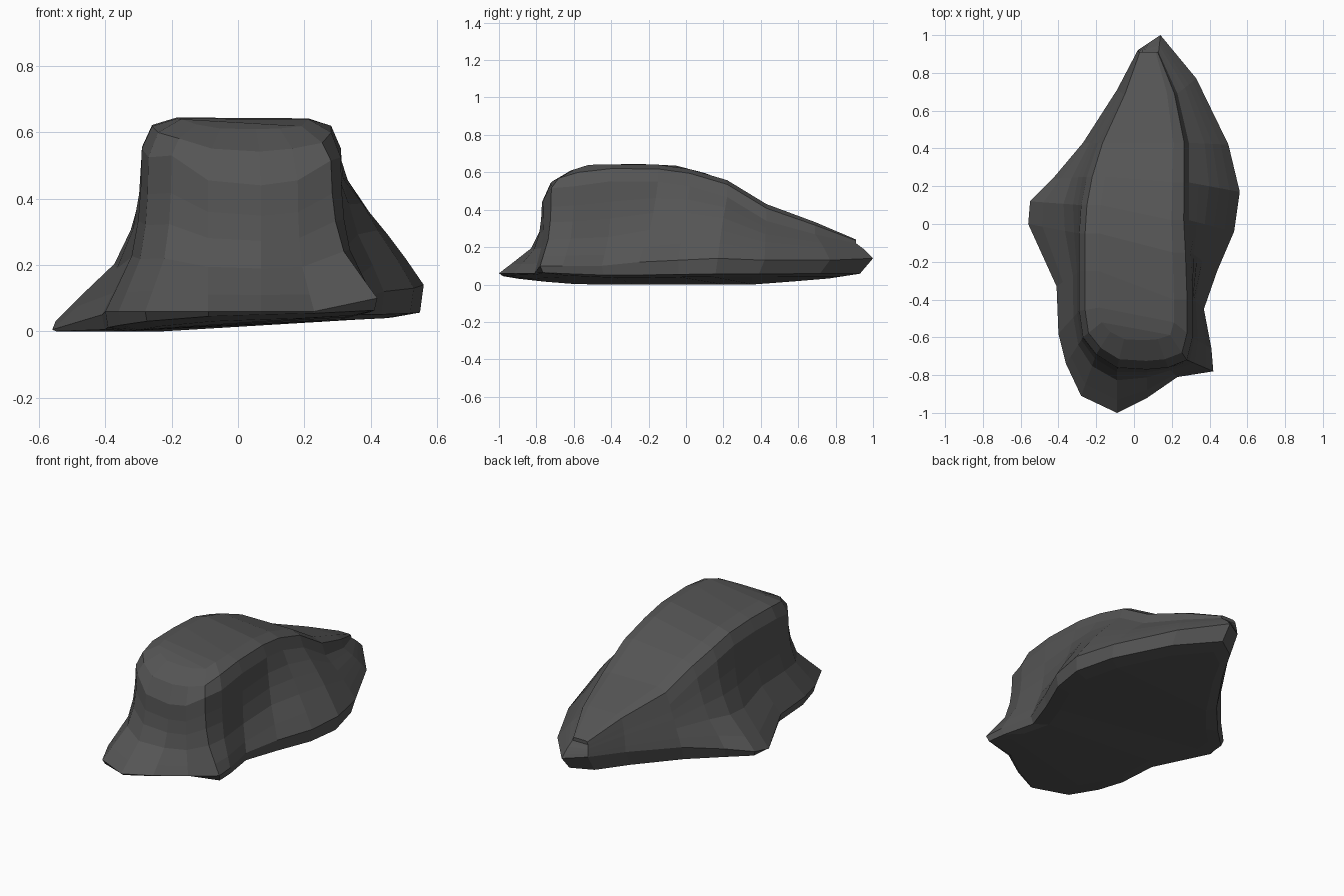
import bpy, bmesh

# Crest height along the length (y, z)
CREST = [(-0.80, 0.44), (-0.72, 0.56), (-0.63, 0.605), (-0.52, 0.64), (-0.23, 0.645),
         (-0.05, 0.635), (0.2, 0.57), (0.43, 0.43), (0.7, 0.33), (0.91, 0.24), (1.0, 0.14)]

# Wall curves from shoulder to rim: (outward share, height share)
HOLLOW = [(0, 1), (0.03, 0.76), (0.1, 0.56), (0.28, 0.34), (0.72, 0.13), (1, 0)]
STRAIGHT = [(0, 1), (0.2, 0.83), (0.4, 0.66), (0.6, 0.46), (0.8, 0.24), (1, 0)]

# Vertical facet columns: shoulder x, y and rim x, y, z
LEFT = [(0.025, 0.91, 0.02, 0.92, 0.15), (-0.06, 0.69, -0.09, 0.71, 0.13),
        (-0.19, 0.43, -0.27, 0.43, 0.10), (-0.25, 0.25, -0.43, 0.24, 0.06),
        (-0.28, 0.10, -0.55, 0.12, 0.03), (-0.29, -0.05, -0.56, 0.00, 0.005),
        (-0.29, -0.25, -0.41, -0.33, 0.05), (-0.29, -0.46, -0.40, -0.58, 0.06),
        (-0.27, -0.60, -0.36, -0.74, 0.06)]
RIGHT = [(0.13, 0.91, 0.14, 1.00, 0.14), (0.23, 0.69, 0.33, 0.77, 0.13),
         (0.29, 0.43, 0.50, 0.42, 0.13), (0.29, 0.22, 0.56, 0.17, 0.14),
         (0.29, 0.02, 0.53, -0.04, 0.13), (0.30, -0.15, 0.44, -0.25, 0.12),
         (0.31, -0.40, 0.37, -0.45, 0.10), (0.31, -0.60, 0.41, -0.66, 0.10),
         (0.28, -0.72, 0.42, -0.78, 0.10)]
FRONT = [(-0.20, -0.69, -0.28, -0.91, 0.06), (-0.09, -0.76, -0.09, -1.00, 0.06),
         (0.07, -0.77, 0.07, -0.92, 0.06), (0.18, -0.76, 0.23, -0.81, 0.06)]
COLUMNS = LEFT + FRONT + RIGHT[::-1]


def crest(y):
    for (y0, z0), (y1, z1) in zip(CREST, CREST[1:]):
        if y <= y1:
            return z0 + (z1 - z0) * (y - y0) / (y1 - y0)
    return CREST[-1][1]


def column(tx, ty, rx, ry, rz):
    """Points of one column, from the crown down to the underside."""
    pts = []
    mid = 0.02 + 0.07 * max(0, ty)
    # crown, easing down to the shoulder
    drop = 0.09 if -0.65 < ty < 0.5 else 0.045 if ty < 0 else 0.065 if ty < 0.8 else 0.02
    for k, d in ((0.66, 0), (0.9, 0.25)):
        y = ty + (1 - k) * max(0, -0.42 - ty) * 1.3
        pts.append((mid + (tx - mid) * k, y, crest(y) - drop * d))
    sz = crest(ty) - drop
    # wall: hollow at the front, straight towards the tail
    t = min(1, max(0, ((0.5 if rx < 0.1 else 0.1) - ty) / 0.5))
    for (s0, h0), (s1, h1) in zip(STRAIGHT, HOLLOW):
        s, h = s0 + (s1 - s0) * t, h0 + (h1 - h0) * t
        pts.append((tx + (rx - tx) * s, ty + (ry - ty) * s, rz + (sz - rz) * h))
    # skirt and undercut base
    bz = max(0, min(rz - 0.003, 0.025 + 0.055 * rx + 0.025 * ry * ry))
    pts.append((rx * 0.98, ry * (0.98 if ry < 0 else 0.93), bz))
    pts.append((rx * 0.83, ry * 0.83, max(0, bz - 0.015)))
    return pts


bm = bmesh.new()
grid = [[bm.verts.new(p) for p in column(*c)] for c in COLUMNS]
n = len(grid)

# Walls
for i in range(n):
    a, b = grid[i], grid[(i + 1) % n]
    for j in range(len(a) - 1):
        bm.faces.new((a[j], a[j + 1], b[j + 1], b[j]))

# Crown and underside, in strips across the body
for ring in (0, -1):
    for i in range(n // 2 - 1):
        quad = [grid[i][ring], grid[i + 1][ring], grid[n - 2 - i][ring], grid[n - 1 - i][ring]]
        bm.faces.new(quad)
bmesh.ops.recalc_face_normals(bm, faces=bm.faces)

mesh = bpy.data.meshes.new("rock")
bm.to_mesh(mesh)
bm.free()
rock = bpy.data.objects.new("rock", mesh)
bpy.context.collection.objects.link(rock)

# Dark stone
stone = bpy.data.materials.new("dark_stone")
stone.diffuse_color = (0.09, 0.09, 0.09, 1)
mesh.materials.append(stone)
